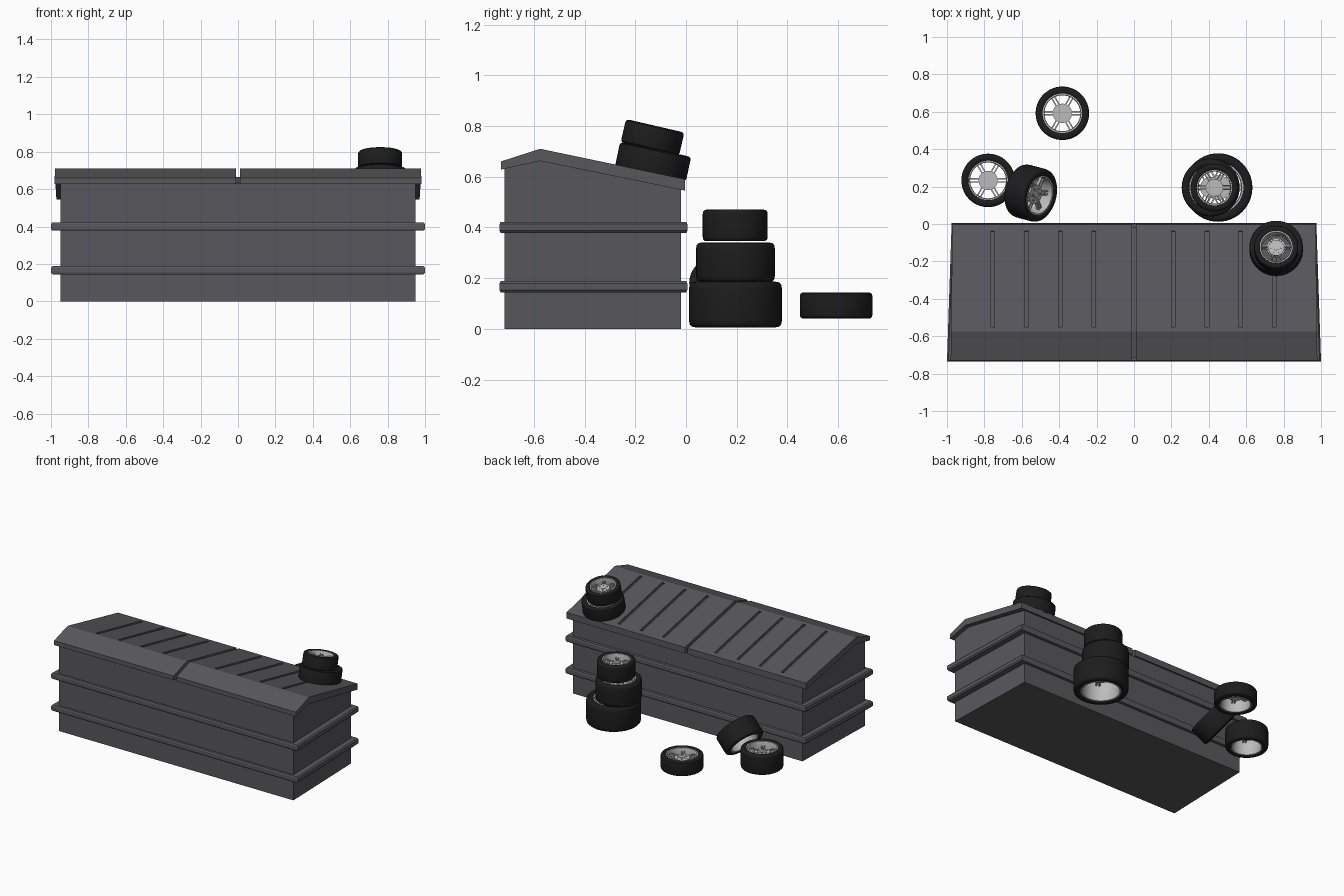
import bpy, bmesh, math
from mathutils import Vector, Matrix

if "Cube" in bpy.data.objects:
    bpy.data.objects.remove(bpy.data.objects["Cube"])


def material(name, rgb):
    m = bpy.data.materials.new(name)
    m.diffuse_color = (*rgb, 1)
    m.use_nodes = True
    m.node_tree.nodes["Principled BSDF"].inputs["Base Color"].default_value = m.diffuse_color
    return m


GREY = material("dark_grey_plastic", (0.098, 0.096, 0.106))
BLACK = material("black_rubber", (0.012, 0.012, 0.012))
METAL = material("light_metal", (0.5, 0.5, 0.5))


def finish(bm, name, mat):
    bmesh.ops.recalc_face_normals(bm, faces=bm.faces[:])
    me = bpy.data.meshes.new(name)
    bm.to_mesh(me)
    bm.free()
    me.materials.append(mat)
    ob = bpy.data.objects.new(name, me)
    bpy.context.collection.objects.link(ob)
    return ob


def select(ob):
    bpy.ops.object.select_all(action='DESELECT')
    ob.select_set(True)
    bpy.context.view_layer.objects.active = ob


def bridge(bm, rings, cap=True):
    """Join successive rings of vertices, with capped ends or closed round."""
    n = len(rings[0])
    pairs = list(zip(rings, rings[1:])) if cap else list(zip(rings, rings[1:] + rings[:1]))
    for a, b in pairs:
        for i in range(n):
            j = (i + 1) % n
            bm.faces.new((a[i], a[j], b[j], b[i]))
    if cap:
        bm.faces.new(rings[0])
        bm.faces.new(rings[-1])


def prism(bm, profile, left, right):
    """Run a (y, z) profile along x between two end functions of y."""
    bridge(bm, [[bm.verts.new((f(y), y, z)) for y, z in profile] for f in (left, right)])


def taper(front, back):
    return lambda y: front + (back - front) * (y + 0.72) / 0.71


# bin body, slightly narrower at the back
bm = bmesh.new()
half = taper(0.95, 0.93)
prism(bm, [(-0.715, 0), (-0.02, 0), (-0.02, 0.55), (-0.575, 0.664), (-0.715, 0.632)],
      lambda y: -half(y), half)
finish(bm, "bin_body", GREY)

# two bands around the body
for name, z in (("lower_band", 0.166), ("upper_band", 0.4)):
    bm = bmesh.new()
    rings = []
    for dz, inset in ((-0.022, 0.008), (-0.013, 0), (0.013, 0), (0.022, 0.008)):
        f, b = 1.0 - inset, 0.975 - inset
        y0, y1 = -0.735 + inset / 2, 0.005 - inset / 2
        rings.append([bm.verts.new((x, y, z + dz)) for x, y in
                      ((-f, y0), (f, y0), (b, y1), (-b, y1))])
    bridge(bm, rings)
    finish(bm, name, GREY)

# pair of pitched lids with a gap in the middle
bm = bmesh.new()
lid_profile = [(-0.73, 0.66), (-0.575, 0.71), (-0.003, 0.59),
               (-0.003, 0.545), (-0.575, 0.662), (-0.73, 0.628)]
edge = taper(0.98, 0.971)
for s in (-1, 1):
    prism(bm, lid_profile, lambda y: s * 0.011, lambda y: s * edge(y))
lids = finish(bm, "lids", GREY)

# long grooves cut in the rear slope
bm = bmesh.new()
slope = math.atan2(0.12, 0.572)
for x in (-0.755, -0.575, -0.395, -0.215, 0.21, 0.39, 0.57, 0.75):
    bmesh.ops.create_cube(bm, size=1, matrix=Matrix.Translation((x, -0.295, 0.651))
                          @ Matrix.Rotation(-slope, 4, 'X')
                          @ Matrix.Diagonal((0.02, 0.525, 0.03, 1)))
cutter = finish(bm, "groove_cutter", GREY)
cutter.hide_render = True
mod = lids.modifiers.new("grooves", 'BOOLEAN')
mod.operation = 'DIFFERENCE'
mod.solver = 'EXACT'
mod.object = cutter
select(lids)
bpy.ops.object.modifier_apply(modifier=mod.name)
bpy.data.objects.remove(cutter)


def lathe(bm, profile, n=56):
    """Turn a closed (radius, z) profile about the z axis."""
    rings = []
    for i in range(n):
        a = 2 * math.pi * i / n
        rings.append([bm.verts.new((r * math.cos(a), r * math.sin(a), z)) for r, z in profile])
    bridge(bm, rings, cap=False)


def disc(bm, r, z, depth, n, x=0, y=0):
    bmesh.ops.create_cone(bm, cap_ends=True, segments=n, radius1=r, radius2=r, depth=depth,
                          matrix=Matrix.Translation((x, y, z)))


def wheel(name, centre, R, h, axis=(0, 0, 1)):
    place = Matrix.Translation(centre) @ Vector((0, 0, 1)).rotation_difference(
        Vector(axis)).to_matrix().to_4x4()
    k = h / 2
    # tyre with rounded shoulders
    bm = bmesh.new()
    side = [(0.72, 0.86), (0.78, 0.97), (0.86, 1.0), (0.94, 0.97), (0.985, 0.88), (1.0, 0.72)]
    profile = side + [(r, -z) for r, z in reversed(side)]
    lathe(bm, [(r * R, z * k) for r, z in profile])
    tyre = finish(bm, name + "_tyre", BLACK)
    # rim barrel with lips, hub, wheel nuts and paired spokes
    bm = bmesh.new()
    lathe(bm, [(r * R, z * k) for r, z in
               ((0.74, 0.93), (0.69, 0.93), (0.67, 0.8), (0.67, -0.8), (0.69, -0.93), (0.74, -0.93))])
    disc(bm, 0.36 * R, 0.35 * k, 0.3 * k, 32)
    disc(bm, 0.12 * R, 0.5 * k, 0.2 * k, 20)
    for i in range(6):
        a = math.pi * i / 3
        disc(bm, 0.04 * R, 0.52 * k, 0.12 * k, 6, 0.23 * R * math.cos(a), 0.23 * R * math.sin(a))
        for d in (-0.06, 0.06):
            bmesh.ops.create_cube(bm, size=1, matrix=Matrix.Rotation(a, 4, 'Z')
                                  @ Matrix.Translation((0.51 * R, d * R, 0.4 * k))
                                  @ Matrix.Diagonal((0.36 * R, 0.05 * R, 0.25 * k, 1)))
    rim = finish(bm, name + "_rim", METAL)
    for ob in (tyre, rim):
        ob.matrix_world = place
        select(ob)
        bpy.ops.object.shade_smooth_by_angle(angle=math.radians(35))


# stack of three wheels behind the bin
wheel("stack_bottom_wheel", (0.45, 0.195, 0.096), 0.183, 0.18)
wheel("stack_middle_wheel", (0.41, 0.195, 0.263), 0.155, 0.155)
wheel("stack_top_wheel", (0.43, 0.194, 0.408), 0.128, 0.125)
# loose wheels on the ground
wheel("far_loose_wheel", (-0.383, 0.592, 0.092), 0.143, 0.104)
wheel("near_loose_wheel", (-0.78, 0.233, 0.09), 0.143, 0.145)
wheel("leaning_wheel", (-0.552, 0.165, 0.162), 0.145, 0.14, (0.75, -0.2, 0.62))
# two wheels resting on the sloping lid
wheel("lid_lower_wheel", (0.76, -0.13, 0.659), 0.143, 0.1, (0, 0.206, 0.978))
wheel("lid_upper_wheel", (0.76, -0.132, 0.755), 0.118, 0.094, (0, 0.225, 0.974))
